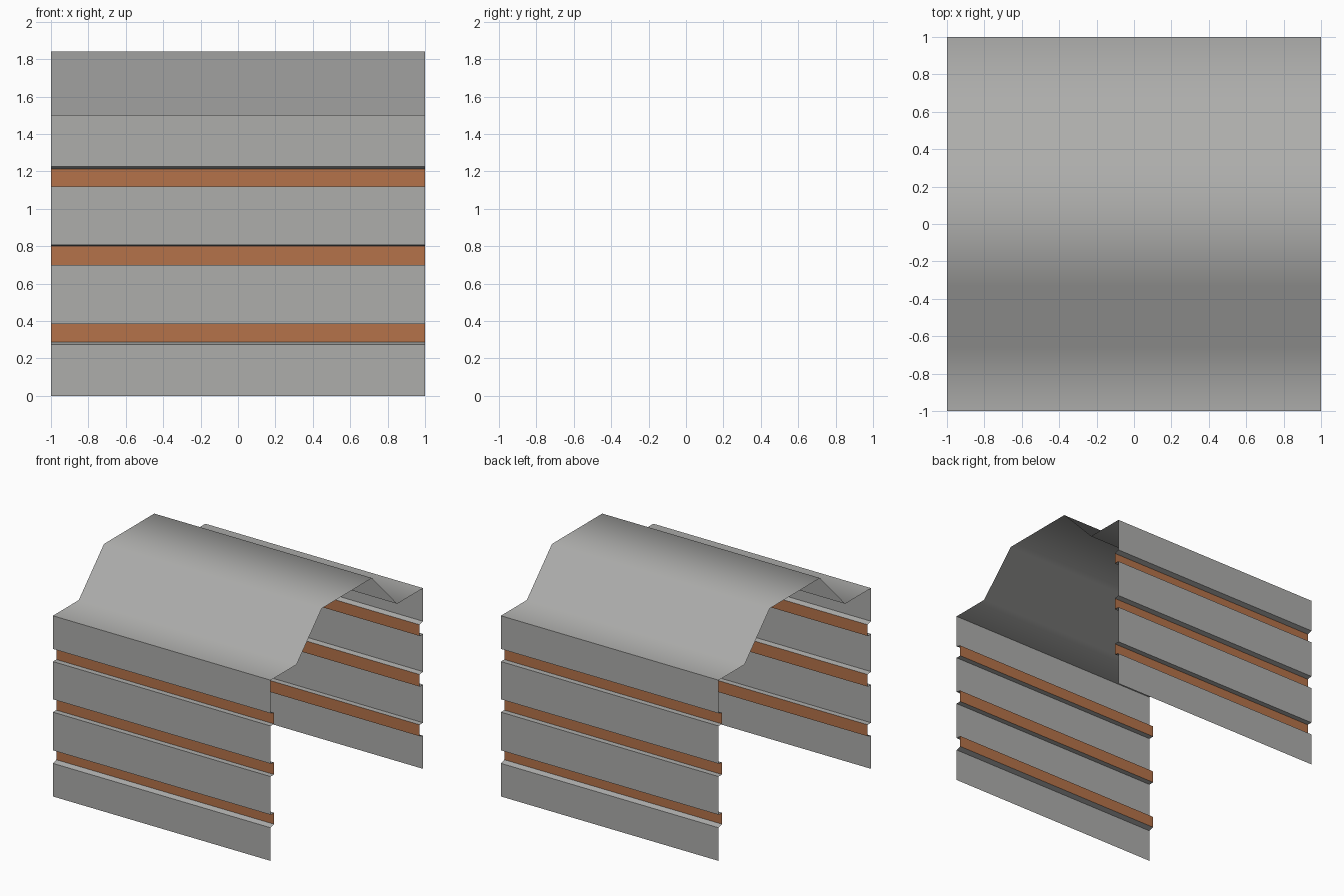
import bpy, math

if "Cube" in bpy.data.objects:
    bpy.data.objects.remove(bpy.data.objects["Cube"])


def material(name, rgb):
    m = bpy.data.materials.new(name)
    m.diffuse_color = (*rgb, 1)
    m.use_nodes = True
    m.node_tree.nodes["Principled BSDF"].inputs["Base Color"].default_value = m.diffuse_color
    return m


grey = material("panel grey", (0.42, 0.42, 0.41))
orange = material("strip orange", (0.46, 0.17, 0.068))


def sheet(name, profile, mats, mirror=False):
    """Sweep an open (y, z) profile along x as a single-skin sheet."""
    verts = [(x, y, z) for y, z in profile for x in (-1, 1)]
    faces = [(2 * i, 2 * i + 1, 2 * i + 3, 2 * i + 2) for i in range(len(profile) - 1)]
    me = bpy.data.meshes.new(name)
    me.from_pydata(verts, [], faces)
    for m in mats:
        me.materials.append(m)
    ob = bpy.data.objects.new(name, me)
    bpy.context.collection.objects.link(ob)
    if mirror:
        mod = ob.modifiers.new("other side", 'MIRROR')
        mod.use_axis = (False, True, False)
        mod.use_mirror_merge = False
    return ob


# Grooves: outer bottom, inner bottom, inner top, outer top heights
grooves = [(0.275, 0.288, 0.383, 0.383),
           (0.70, 0.70, 0.80, 0.807),
           (1.12, 1.12, 1.213, 1.225)]
OUT, IN = -1.0, -0.955

# Side walls with recessed strips, mirrored front to back
wall = [(OUT, 0)]
for a, b, c, d in grooves:
    wall += [(OUT, a), (IN, b), (IN, c), (OUT, d)]
wall.append((OUT, 1.5))
walls = sheet("side_walls", wall, [grey, orange], mirror=True)
for p in walls.data.polygons:
    p.material_index = int(p.center.y > IN - 0.005)

# Raised ceiling, softly shaded across its folds
roof = sheet("ceiling", [(-1, 1.5), (-0.66, 1.5), (-0.33, 1.84),
                         (0.33, 1.84), (0.66, 1.5), (1, 1.5)], [grey])
bpy.context.view_layer.objects.active = roof
roof.select_set(True)
bpy.ops.object.shade_smooth_by_angle(angle=math.radians(60))
